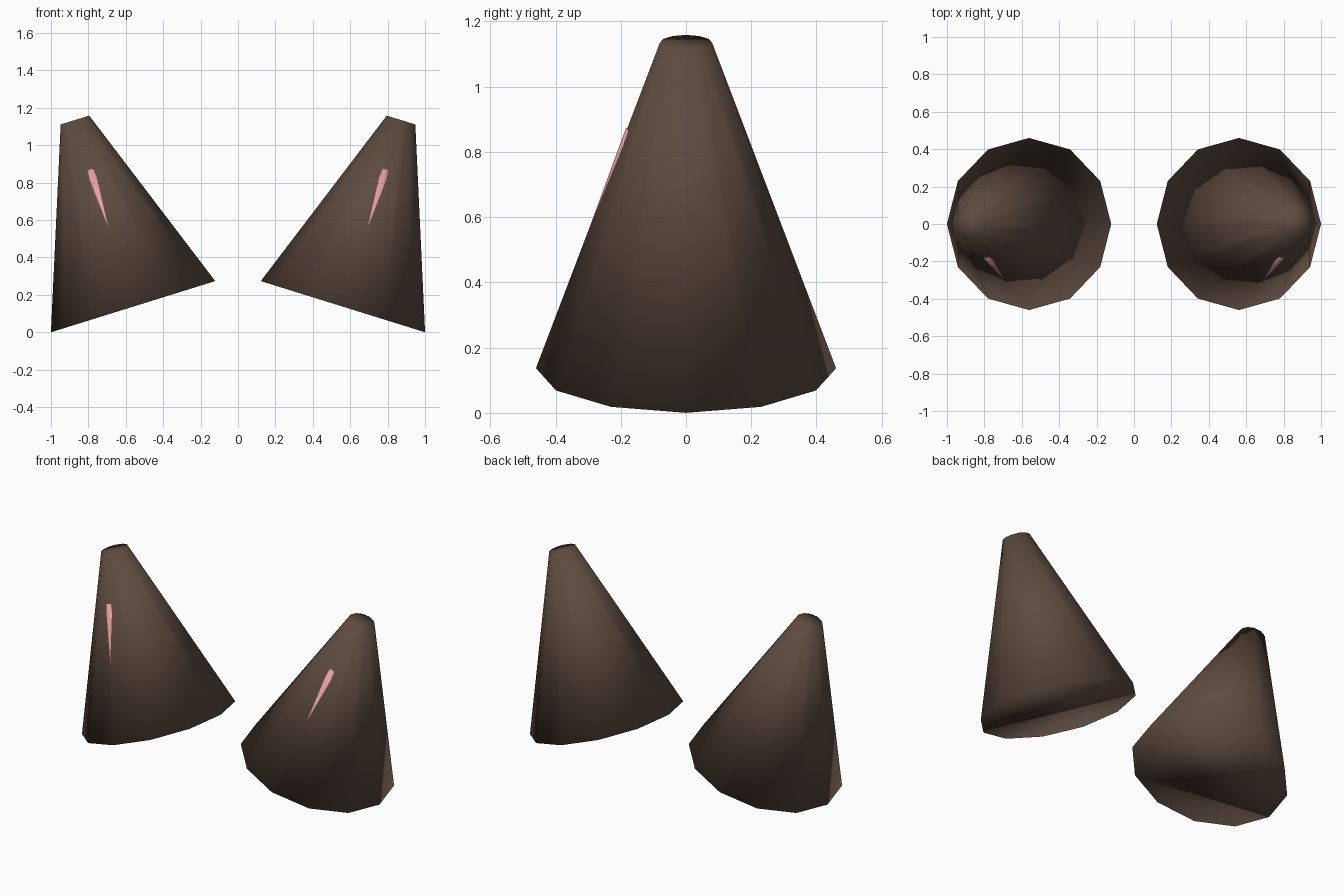
import bpy
import bmesh
import math
from mathutils import Matrix, Vector

if "Cube" in bpy.data.objects:
    bpy.data.objects.remove(bpy.data.objects["Cube"], do_unlink=True)

SIDES = 12
TILT = math.radians(17.3)
BASE = Vector((0.561, 0, 0.137))
HEIGHT = 1.045


def make_material(name, rgb):
    mat = bpy.data.materials.new(name)
    mat.use_nodes = True
    color = (*rgb, 1)
    mat.diffuse_color = color
    mat.node_tree.nodes["Principled BSDF"].inputs["Base Color"].default_value = color
    return mat


brown = make_material("dark_brown", (0.11, 0.07, 0.05))
pink = make_material("soft_pink", (0.85, 0.37, 0.40))


def tapered_cone(name, mat, side, r_base, r_top, start, height, forward=0, narrow=1):
    """Closed smooth cone along the tilted ear axis, starting at a distance up it."""
    bm = bmesh.new()
    bmesh.ops.create_cone(bm, cap_ends=True, cap_tris=False, segments=SIDES,
                          radius1=r_base, radius2=r_top, depth=height)
    local = (Matrix.Translation((0, -forward, start + height / 2))
             @ Matrix.Diagonal((narrow, 1, 1, 1)))
    place = (Matrix.Translation((side * BASE.x, 0, BASE.z))
             @ Matrix.Rotation(side * TILT, 4, "Y"))
    bm.transform(place @ local)
    for face in bm.faces:
        face.smooth = True
    mesh = bpy.data.meshes.new(name)
    bm.to_mesh(mesh)
    bm.free()
    mesh.materials.append(mat)
    obj = bpy.data.objects.new(name, mesh)
    bpy.context.collection.objects.link(obj)
    return obj


for label, side in (("left", 1), ("right", -1)):
    # Outer ear, leaning away from the middle
    tapered_cone(label + "_ear", brown, side, 0.46, 0.08, 0, HEIGHT)
    # Inner ear, whose front ridge just breaks the outer surface
    tapered_cone(label + "_inner_ear", pink, side, 0.284, 0.05, 0.1, 0.668,
                 forward=0.135, narrow=0.6)
